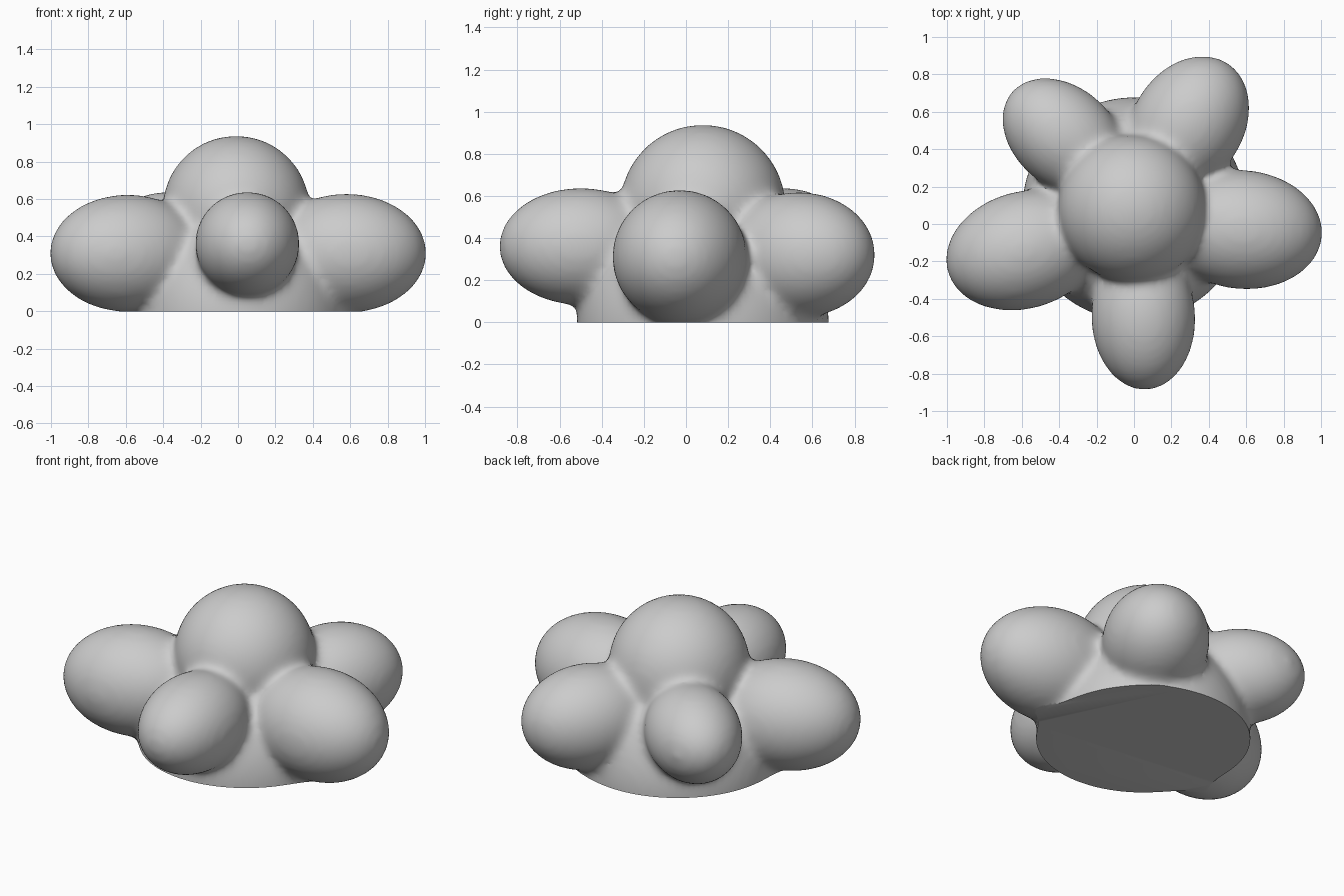
import bpy, bmesh
from math import radians
from mathutils import Matrix, Vector

if "Cube" in bpy.data.objects:
    bpy.data.objects.remove(bpy.data.objects["Cube"])

INFLATE = 0.009   # makes up for shrinkage from smoothing

def add_ellipsoid(bm, centre, radii, angle=0.0):
    size = Vector(radii) + Vector((INFLATE,) * 3)
    m = (Matrix.Translation(centre) @ Matrix.Rotation(radians(angle), 4, 'Z')
         @ Matrix.Diagonal((*size, 1)))
    bmesh.ops.create_icosphere(bm, subdivisions=5, radius=1, matrix=m)

bm = bmesh.new()
# low central mound and top dome
add_ellipsoid(bm, (0, 0.08, 0), (0.59, 0.59, 0.6))
add_ellipsoid(bm, (-0.01, 0.08, 0.545), (0.385, 0.385, 0.385))
# five lobes: centre, length, radius, direction in plan
for centre, length, radius, angle in [
        ((0.05, -0.50, 0.36), 0.38, 0.27, -88),
        ((0.58, -0.03, 0.31), 0.42, 0.31, -5),
        ((-0.59, -0.14, 0.31), 0.415, 0.305, 196),
        ((0.29, 0.535, 0.32), 0.38, 0.29, 57),
        ((-0.376, 0.466, 0.37), 0.36, 0.26, 139)]:
    add_ellipsoid(bm, centre, (length, radius, radius), angle)

mesh = bpy.data.meshes.new("lobed_body")
bm.to_mesh(mesh)
bm.free()
body = bpy.data.objects.new("lobed_body", mesh)
bpy.context.collection.objects.link(body)

# fuse the blobs and soften the joints
remesh = body.modifiers.new("fuse", 'REMESH')
remesh.mode = 'VOXEL'
remesh.voxel_size = 0.02
smooth = body.modifiers.new("soften", 'SMOOTH')
smooth.factor = 0.5
smooth.iterations = 25
fused = bpy.data.meshes.new_from_object(
    body.evaluated_get(bpy.context.evaluated_depsgraph_get()))
body.modifiers.clear()

# flat underside
bm = bmesh.new()
bm.from_mesh(fused)
cut = bmesh.ops.bisect_plane(bm, geom=bm.verts[:] + bm.edges[:] + bm.faces[:],
                             plane_co=(0, 0, 0), plane_no=(0, 0, 1), clear_inner=True)
bmesh.ops.holes_fill(bm, edges=[e for e in bm.edges if e.is_boundary], sides=0)
bmesh.ops.recalc_face_normals(bm, faces=bm.faces[:])
bm.to_mesh(fused)
bm.free()
body.data = fused
bpy.data.meshes.remove(mesh)
fused.name = "lobed_body"

bpy.context.view_layer.objects.active = body
body.select_set(True)
bpy.ops.object.shade_smooth_by_angle(angle=radians(40))
